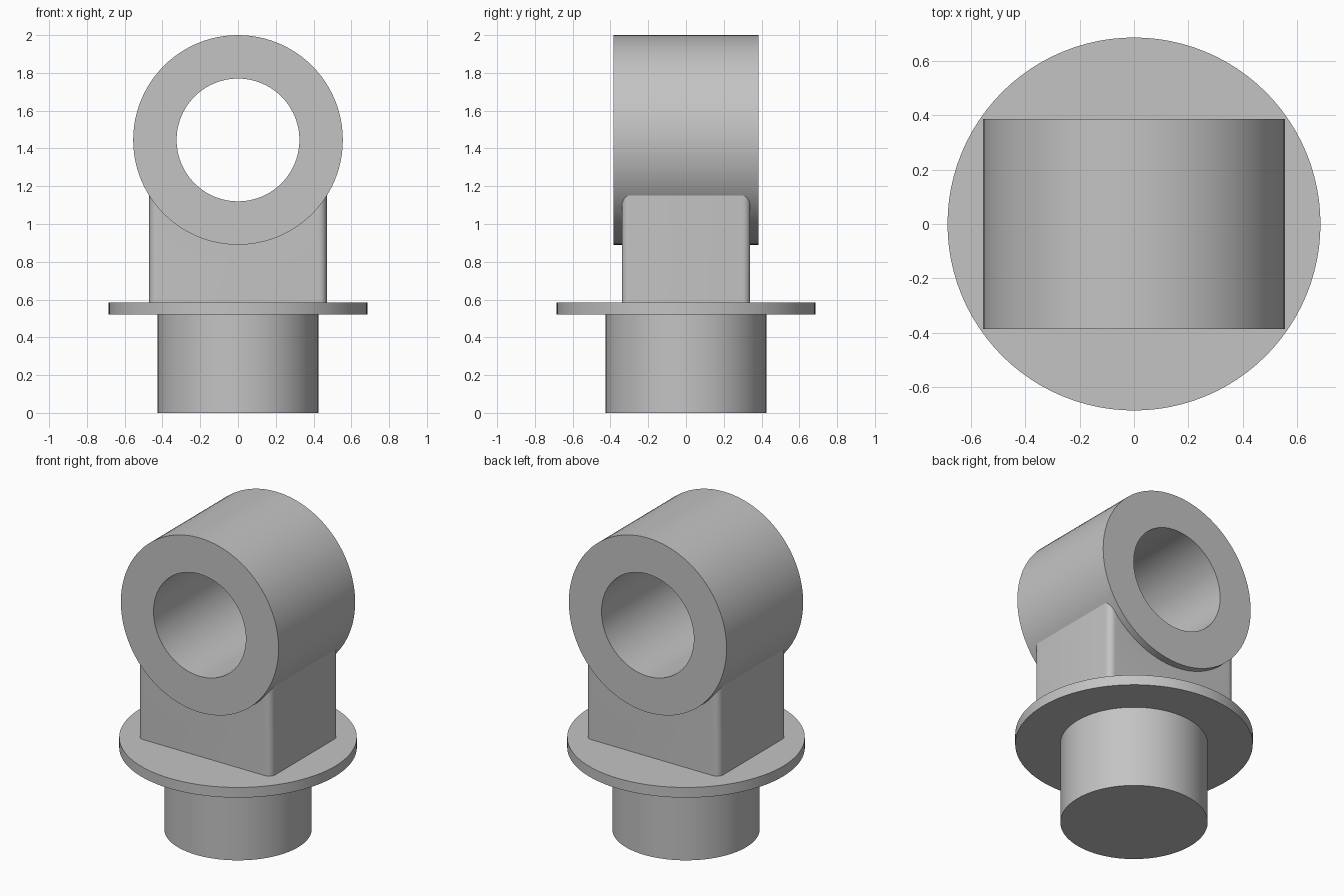
import bpy, bmesh, math
from mathutils import Matrix

cube = bpy.data.objects.get("Cube")
if cube:
    bpy.data.objects.remove(cube, do_unlink=True)

GREY = (0.55, 0.55, 0.55, 1)
grey = bpy.data.materials.new("plain grey")
grey.diffuse_color = GREY
grey.use_nodes = True
grey.node_tree.nodes["Principled BSDF"].inputs["Base Color"].default_value = GREY

EYE_Z = 1.445


def finish(name, bm):
    """Turn a bmesh into a shaded, coloured object."""
    bmesh.ops.recalc_face_normals(bm, faces=bm.faces)
    mesh = bpy.data.meshes.new(name)
    bm.to_mesh(mesh)
    bm.free()
    mesh.materials.append(grey)
    obj = bpy.data.objects.new(name, mesh)
    bpy.context.collection.objects.link(obj)
    bpy.ops.object.select_all(action="DESELECT")
    obj.select_set(True)
    bpy.context.view_layer.objects.active = obj
    bpy.ops.object.shade_smooth_by_angle(angle=math.radians(35))
    return obj


def disc(name, radius, bottom, top):
    bm = bmesh.new()
    bmesh.ops.create_cone(bm, cap_ends=True, segments=96, radius1=radius, radius2=radius,
                          depth=top - bottom,
                          matrix=Matrix.Translation((0, 0, (bottom + top) / 2)))
    return finish(name, bm)


# Round shank and flange
disc("shank", 0.425, 0, 0.53)
disc("flange", 0.685, 0.52, 0.585)

# Neck block: its hollowed top sits inside the wall of the eye
bm = bmesh.new()
w, d, r = 0.47, 0.34, 0.5
sweep = math.asin(w / r)
outline = [(-w, 0.56), (w, 0.56)]
for i in range(11):
    a = sweep * (1 - i / 5)
    outline.append((r * math.sin(a), EYE_Z - r * math.cos(a)))
face = bm.faces.new([bm.verts.new((x, -d, z)) for x, z in outline])
side = bmesh.ops.extrude_face_region(bm, geom=[face])["geom"]
bmesh.ops.translate(bm, vec=(0, 2 * d, 0),
                    verts=[g for g in side if isinstance(g, bmesh.types.BMVert)])
upright = [e for e in bm.edges
           if all(abs(abs(v.co.x) - w) < 0.001 for v in e.verts)
           and abs(e.verts[0].co.z - e.verts[1].co.z) > 0.1]
bmesh.ops.bevel(bm, geom=upright, offset=0.04, segments=6, profile=0.5, affect="EDGES")
finish("neck_block", bm)

# Eye: a rectangular section spun around the y axis
bm = bmesh.new()
section = [(0.325, -0.385), (0.555, -0.385), (0.555, 0.385), (0.325, 0.385)]
verts = [bm.verts.new((0, y, EYE_Z + rad)) for rad, y in section]
edges = [bm.edges.new((verts[i], verts[(i + 1) % 4])) for i in range(4)]
bmesh.ops.spin(bm, geom=verts + edges, cent=(0, 0, EYE_Z), axis=(0, 1, 0),
               angle=math.tau, steps=96, use_merge=True)
bmesh.ops.remove_doubles(bm, verts=bm.verts, dist=0.0001)
finish("eye_ring", bm)
